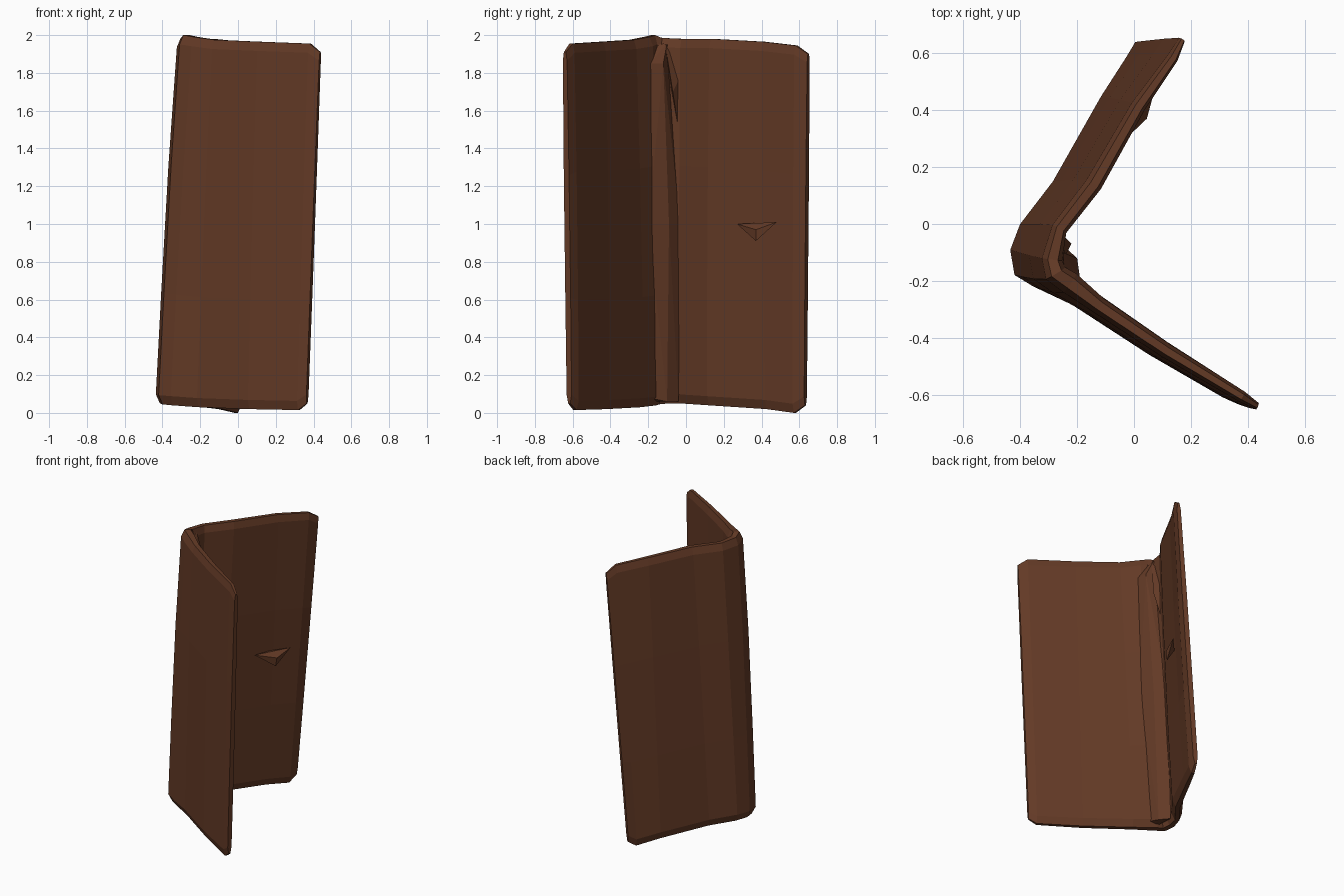
import bpy, bmesh
from mathutils import Vector

leather = bpy.data.materials.new("brown leather")
leather.diffuse_color = (0.125, 0.042, 0.019, 1)

# Outer outline from the front cover's free edge, round the spine, to the back
# cover's free edge: bottom x, y, top x, y, thickness, bottom z, top z
STATIONS = [
    (0.36, -0.632, 0.43, -0.655, 0.03, 0.05, 1.91),
    (0.31, -0.610, 0.37, -0.630, 0.05, 0.015, 1.955),
    (0.05, -0.46, 0.10, -0.475, 0.065, 0.02, 1.965),
    (-0.22, -0.285, -0.14, -0.32, 0.075, 0.03, 1.975),
    (-0.36, -0.22, -0.25, -0.25, 0.10, 0.04, 1.99),
    (-0.425, -0.18, -0.315, -0.20, 0.10, 0.045, 2.0),
    (-0.44, -0.09, -0.33, -0.12, 0.09, 0.05, 1.985),
    (-0.405, 0.0, -0.29, 0.0, 0.07, 0.05, 1.98),
    (-0.29, 0.15, -0.17, 0.16, 0.075, 0.04, 1.98),
    (-0.12, 0.45, -0.01, 0.43, 0.065, 0.02, 1.965),
    (-0.03, 0.59, 0.12, 0.60, 0.05, 0.0, 1.945),
    (0.0, 0.64, 0.16, 0.657, 0.03, 0.04, 1.90),
]
# Height fraction and thickness scale of each loft ring
LEVELS = [(0, 0.4), (0.025, 0.95), (0.3, 1.05), (0.65, 1.0), (0.975, 0.8), (1, 0.4)]


def finish(name, bm):
    bmesh.ops.recalc_face_normals(bm, faces=bm.faces)
    me = bpy.data.meshes.new(name)
    bm.to_mesh(me)
    bm.free()
    me.materials.append(leather)
    ob = bpy.data.objects.new(name, me)
    bpy.context.collection.objects.link(ob)


def solid(name, points):
    bm = bmesh.new()
    for p in points:
        bm.verts.new(p)
    bmesh.ops.convex_hull(bm, input=bm.verts)
    finish(name, bm)


# Folded cover: a tapering loft of the V-shaped section
bm = bmesh.new()
grid = []
for t, s in LEVELS:
    path = [Vector((a + (c - a) * t, b + (d - b) * t, lo + (hi - lo) * t))
            for a, b, c, d, th, lo, hi in STATIONS]
    outer, inner = [], []
    for i, p in enumerate(path):
        tan = path[min(i + 1, len(path) - 1)] - path[max(i - 1, 0)]
        n = Vector((tan.y, -tan.x, 0)).normalized()
        th = STATIONS[i][4]
        outer.append(bm.verts.new(p + n * th * max(0, 1 - s) / 2))
        inner.append(bm.verts.new(p + n * th * (1 + s) / 2))
    grid.append(outer + inner[::-1])
m = len(grid[0])
for r0, r1 in zip(grid, grid[1:]):
    for i in range(m):
        j = (i + 1) % m
        bm.faces.new((r0[i], r0[j], r1[j], r1[i]))
for ring in (grid[0], grid[-1]):
    for i in range(m // 2 - 1):
        bm.faces.new((ring[i], ring[i + 1], ring[m - 2 - i], ring[m - 1 - i]))
finish("folded_cover", bm)

# Padded roll inside the hinge
solid("hinge_padding", [
    (-0.33, -0.20, 0.06), (-0.27, -0.20, 0.08), (-0.29, -0.10, 0.06), (-0.34, -0.04, 0.06),
    (-0.27, -0.24, 1.0), (-0.21, -0.20, 1.0), (-0.24, -0.09, 1.0), (-0.30, -0.03, 1.0),
    (-0.24, -0.23, 1.93), (-0.19, -0.19, 1.85), (-0.20, -0.12, 1.85), (-0.25, -0.10, 1.96)])

# Creased tongue at the top of the hinge
solid("hinge_crease", [
    (-0.24, -0.11, 1.95), (-0.22, -0.07, 1.70), (-0.27, -0.04, 1.50),
    (-0.27, -0.02, 1.80), (-0.29, -0.08, 1.70)])

# Small raised tabs on the inside of the back cover and on both covers
solid("back_cover_tab", [
    (-0.06, 0.27, 1.0), (0.075, 0.48, 1.01), (0.035, 0.37, 0.91), (0.045, 0.37, 0.97), (-0.02, 0.38, 1.0)])
solid("front_cover_tab", [
    (0.13, -0.46, 1.03), (0.16, -0.46, 0.93), (0.17, -0.475, 0.99), (0.13, -0.48, 0.97)])
